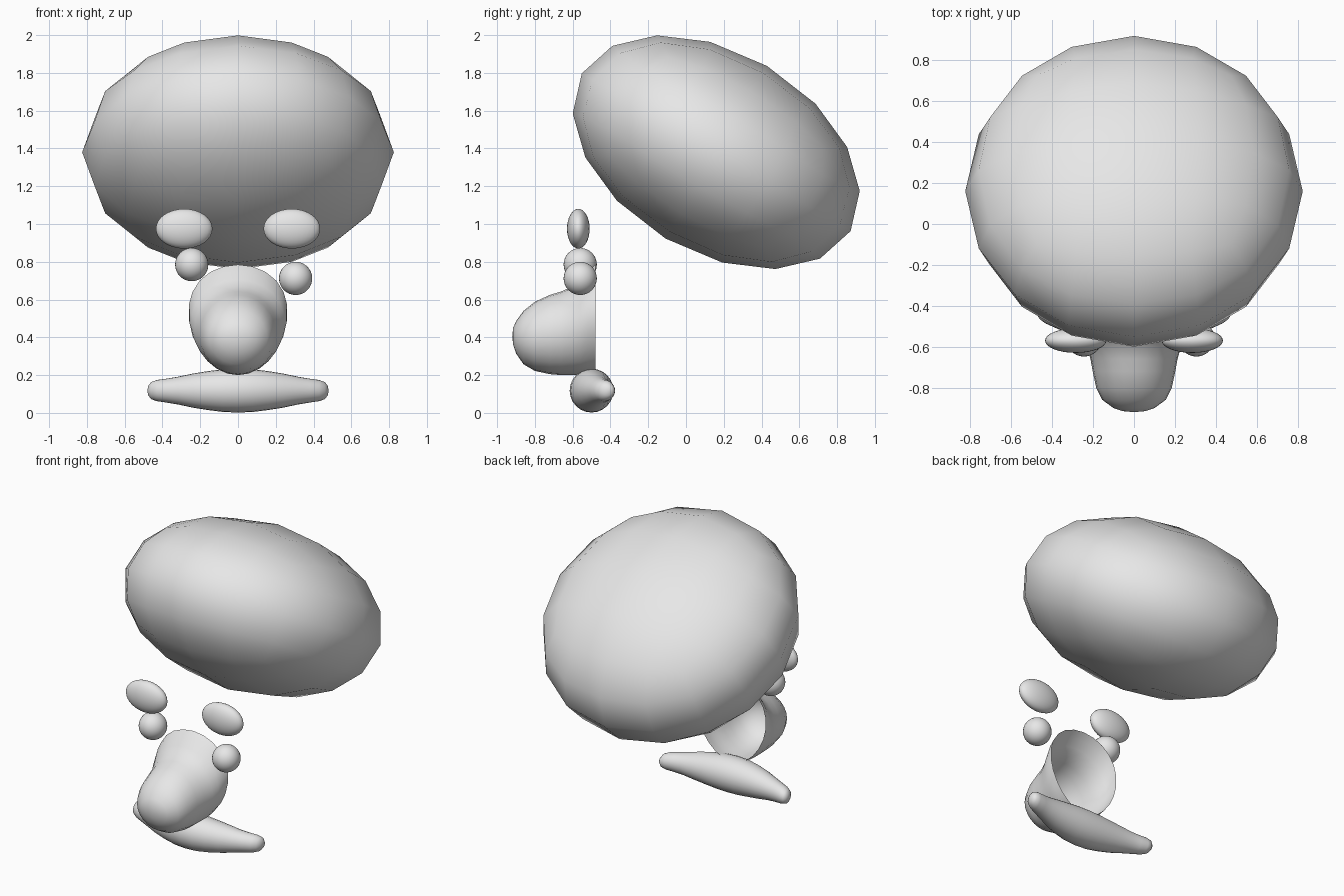
import bpy
import bmesh
from math import sin, cos, pi, radians
from mathutils import Vector, Matrix

if "Cube" in bpy.data.objects:
    bpy.data.objects.remove(bpy.data.objects["Cube"], do_unlink=True)

GREY = (0.8, 0.8, 0.8, 1)
grey = bpy.data.materials.new("plain_grey")
grey.use_nodes = True
grey.diffuse_color = GREY
grey.node_tree.nodes["Principled BSDF"].inputs["Base Color"].default_value = GREY


def finish(name, bm):
    """Turn a bmesh into a smooth grey object."""
    bmesh.ops.recalc_face_normals(bm, faces=bm.faces)
    for f in bm.faces:
        f.smooth = True
    mesh = bpy.data.meshes.new(name)
    bm.to_mesh(mesh)
    bm.free()
    mesh.materials.append(grey)
    obj = bpy.data.objects.new(name, mesh)
    bpy.context.scene.collection.objects.link(obj)
    return obj


def ellipsoid(name, centre, radii):
    bm = bmesh.new()
    bmesh.ops.create_uvsphere(bm, u_segments=32, v_segments=16, radius=1)
    bmesh.ops.transform(bm, verts=bm.verts,
                        matrix=Matrix.Translation(centre) @ Matrix.Diagonal((*radii, 1)))
    return finish(name, bm)


def loft(name, rings, tips):
    """Skin a list of point rings; tips are the closing points (or None) at start and end."""
    bm = bmesh.new()
    loops = [[bm.verts.new(p) for p in ring] for ring in rings]
    n = len(loops[0])
    for a, b in zip(loops, loops[1:]):
        for i in range(n):
            j = (i + 1) % n
            bm.faces.new((a[i], a[j], b[j], b[i]))
    for tip, loop in zip(tips, (loops[0], loops[-1])):
        if tip:
            v = bm.verts.new(tip)
            for i in range(n):
                bm.faces.new((loop[i], loop[(i + 1) % n], v))
    return finish(name, bm)


# Large head: coarse rounded cube, flattened and tilted backwards
bm = bmesh.new()
bmesh.ops.create_cube(bm, size=2)
head = finish("head", bm)
sub = head.modifiers.new("round", 'SUBSURF')
sub.levels = sub.render_levels = 2
cast = head.modifiers.new("sphere", 'CAST')
cast.factor = 1
cast.use_radius_as_size = False
cast.size = 1
head.scale = (0.825, 0.825, 0.53)
head.rotation_euler.x = radians(-30.4)
head.location = (0, 0.16, 1.38)

# Eyes
for side, x in (("left", 0.285), ("right", -0.285)):
    ellipsoid(side + "_eye", (x, -0.57, 0.975), (0.15, 0.06, 0.105))

# Small balls, at uneven heights
ellipsoid("left_ball", (0.305, -0.56, 0.712), (0.088,) * 3)
ellipsoid("right_ball", (-0.245, -0.56, 0.785), (0.088,) * 3)

# Muzzle: hollow cup open at the back; y, bottom, top, half width, egg bias
profile = [
    (-0.48, 0.21, 0.785, 0.26, 0.14), (-0.52, 0.203, 0.75, 0.257, 0.13),
    (-0.56, 0.2, 0.705, 0.246, 0.1), (-0.60, 0.2, 0.67, 0.23, 0.07),
    (-0.66, 0.2, 0.643, 0.213, 0.03), (-0.72, 0.205, 0.625, 0.202, 0),
    (-0.80, 0.222, 0.588, 0.185, 0), (-0.86, 0.257, 0.54, 0.155, 0),
    (-0.90, 0.315, 0.485, 0.1, 0), (-0.915, 0.36, 0.45, 0.055, 0),
]
rings = []
for y, low, high, half, bias in profile:
    angles = [2 * pi * i / 24 for i in range(24)]
    rings.append([(half * sin(t) * (1 + bias * cos(t)), y,
                   (low + high) / 2 + (high - low) / 2 * cos(t)) for t in angles])
loft("muzzle", rings, (None, (0, -0.92, 0.405)))

# Base bar: tapered spindle bowed backwards; x, radius
half_bar = [(0, 0.116), (0.08, 0.113), (0.16, 0.103), (0.24, 0.09), (0.32, 0.073),
            (0.38, 0.063), (0.43, 0.056), (0.46, 0.045), (0.475, 0.026)]
bar = [(-x, r) for x, r in reversed(half_bar[1:])] + half_bar
bow = lambda x: -0.5 + 0.075 * (x / 0.45) ** 2
rings = [[(x, bow(x) + r * cos(2 * pi * i / 24), 0.118 + r * sin(2 * pi * i / 24))
          for i in range(24)] for x, r in bar]
loft("base_bar", rings, [(x, bow(x), 0.118) for x in (-0.48, 0.48)])
